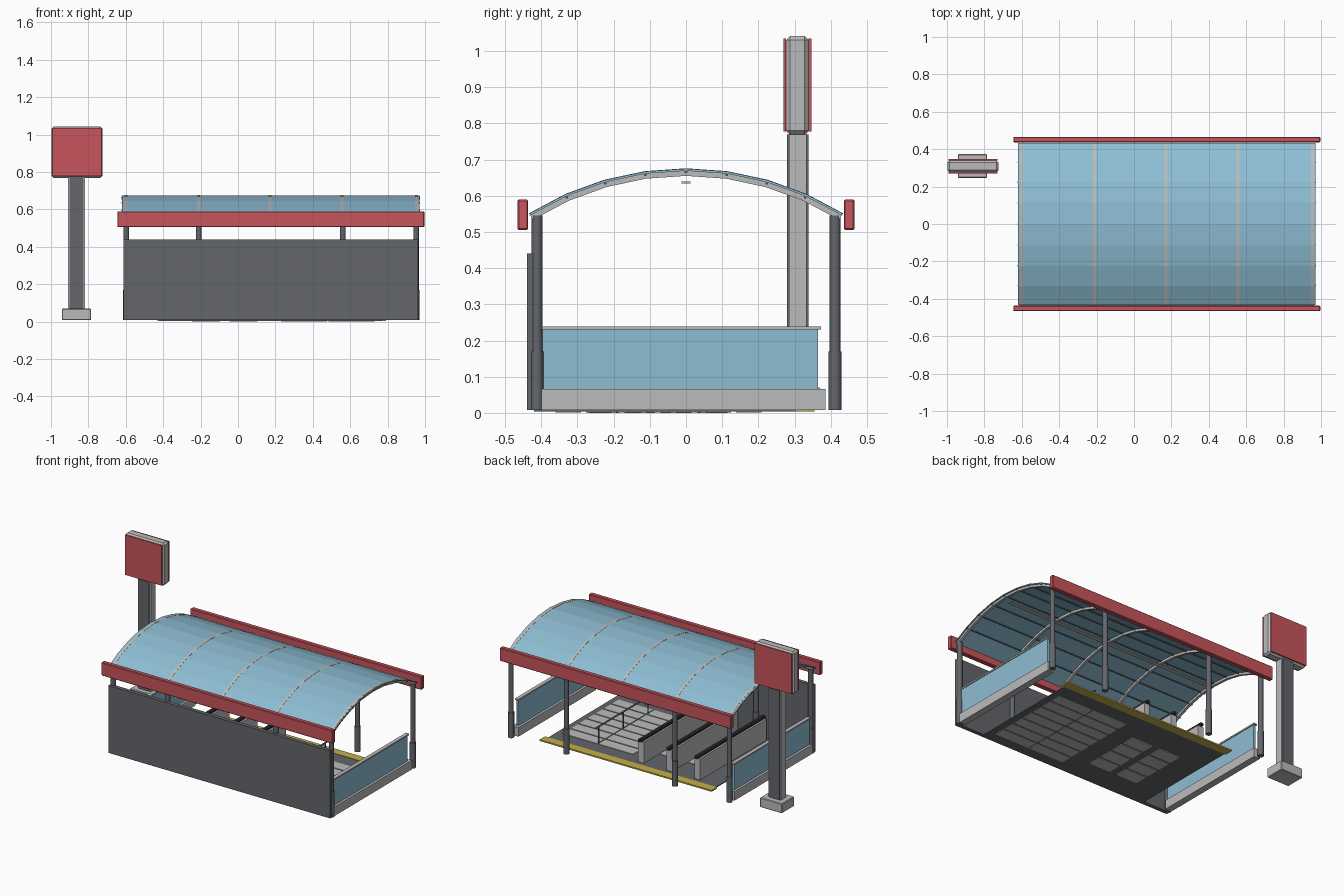
import bpy, bmesh, math
from mathutils import Vector

cube = bpy.data.objects.get("Cube")
if cube:
    bpy.data.objects.remove(cube, do_unlink=True)


def material(name, r, g, b):
    m = bpy.data.materials.new(name)
    m.use_nodes = True
    m.diffuse_color = (r, g, b, 1)
    m.node_tree.nodes["Principled BSDF"].inputs["Base Color"].default_value = (r, g, b, 1)
    return m


RED = material("red", .58, .09, .11)
GLASS = material("blue_glass", .27, .51, .65)
DARK = material("dark_grey", .125, .133, .147)
LIGHT = material("light_grey", .5, .5, .5)
YELLOW = material("yellow", .56, .43, .07)
BLACK = material("black_rubber", .03, .03, .035)


def finish(name, bm, mat):
    bmesh.ops.recalc_face_normals(bm, faces=bm.faces)
    mesh = bpy.data.meshes.new(name)
    bm.to_mesh(mesh)
    bm.free()
    mesh.materials.append(mat)
    obj = bpy.data.objects.new(name, mesh)
    bpy.context.collection.objects.link(obj)
    return obj


def box(name, mat, xs, ys, zs, bevel=0):
    """Box between pairs of limits on each axis."""
    bm = bmesh.new()
    bmesh.ops.create_cube(bm, size=1)
    for v in bm.verts:
        v.co = [lim[0] + (lim[1] - lim[0]) * (c + .5) for c, lim in zip(v.co, (xs, ys, zs))]
    obj = finish(name, bm, mat)
    if bevel:
        mod = obj.modifiers.new("Bevel", 'BEVEL')
        mod.width, mod.segments = bevel, 1
    return obj


def rod(name, mat, start, end, radius, sides=16):
    start, end = Vector(start), Vector(end)
    axis = end - start
    bm = bmesh.new()
    bmesh.ops.create_cone(bm, cap_ends=True, segments=sides, radius1=radius,
                          radius2=radius, depth=axis.length)
    turn = axis.to_track_quat('Z', 'Y')
    for v in bm.verts:
        v.co = turn @ v.co + (start + end) / 2
    for f in bm.faces:
        f.smooth = len(f.verts) == 4
    return finish(name, bm, mat)


def extrude_x(name, mat, outline, x0, x1):
    """Extrude a closed (y, z) outline along x."""
    bm = bmesh.new()
    face = bm.faces.new([bm.verts.new((x0, y, z)) for y, z in outline])
    out = bmesh.ops.extrude_face_region(bm, geom=[face])
    moved = [g for g in out["geom"] if isinstance(g, bmesh.types.BMVert)]
    bmesh.ops.translate(bm, verts=moved, vec=(x1 - x0, 0, 0))
    return finish(name, bm, mat)


# Arched roof: shared arc for glazing, ribs and purlins
RADIUS, TOP, HALF, SEGS = .819, .676, math.radians(32), 8


def arc(inset):
    r = RADIUS - inset
    angles = [HALF * (2 * i / SEGS - 1) for i in range(SEGS + 1)]
    return [(r * math.sin(a), TOP - RADIUS + r * math.cos(a)) for a in angles]


def band(outer, inner):
    return arc(outer) + arc(inner)[::-1]


extrude_x("roof_glass", GLASS, band(.001, .007), -.62, .97)
for x in (-.6, -.21, .172, .557, .955):
    extrude_x("roof_rib", LIGHT, band(0, .021), x - .008, x + .008)
for y, z in arc(.01)[1:-1]:
    rod("roof_purlin", DARK, (-.622, y, z), (.972, y, z), .004, 6)
box("ceiling_light", LIGHT, (-.58, .93), (-.012, .012), (.634, .64))

# Red edge beams and columns on both long sides
for s in (-1, 1):
    ys = sorted((s * .436, s * .466))
    box("edge_beam", RED, (-.645, .996), ys, (.505, .59), .004)
    for x in (-.597, -.21, .56, .952):
        rod("column", DARK, (x, s * .412, .008), (x, s * .412, .545), .015)
        rod("column_sleeve", DARK, (x, s * .412, .008), (x, s * .412, .17), .018)

# Solid wall and glazed side parapets
box("front_wall", DARK, (-.612, .962), (-.44, -.415), (.008, .44))
for x in (-.592, .942):
    box("parapet_base", LIGHT, (x - .022, x + .022), (-.4, .385), (.008, .066))
    box("parapet_glass", GLASS, (x - .007, x + .007), (-.4, .365), (.066, .23))
    box("parapet_cap", LIGHT, (x - .012, x + .012), (-.4, .373), (.23, .239))

# Floor, warning strip and stair treads
box("floor", DARK, (-.42, .77), (-.42, .3), (.004, .01))
box("warning_strip", YELLOW, (-.43, .79), (.3, .355), (.004, .013))
for i in range(7):
    y = -.36 + i * .083
    for x0, x1 in ((.23, .475), (.485, .73)):
        box("stair_tread", LIGHT, (x0, x1), (y, y + .07), (.001, .013))

# Two moving-stair lanes between three balustrades
for x in (-.17, .03):
    for i in range(4):
        y = -.27 + i * .1
        box("moving_step", LIGHT, (x - .075, x + .075), (y, y + .085), (0, .013))
for x in (-.27, -.07, .13):
    box("balustrade", LIGHT, (x - .02, x + .02), (-.4, .27), (.008, .145))
    box("handrail", BLACK, (x - .013, x + .013), (-.405, .285), (.145, .165), .005)

# Central stair rail
for y in (-.3, -.05, .2):
    rod("stair_rail_post", DARK, (.48, y, .01), (.48, y, .12), .004, 8)
rod("stair_rail", DARK, (.48, -.33, .12), (.48, .23, .12), .005, 8)

# Free-standing sign
box("sign_foot", LIGHT, (-.942, -.785), (.247, .373), (.008, .07), .004)
box("sign_pole", LIGHT, (-.908, -.818), (.284, .333), (.07, .78))
box("sign_case", LIGHT, (-.998, -.724), (.276, .34), (.768, 1.042), .012)
for y0, y1 in ((.269, .277), (.339, .347)):
    box("sign_face", RED, (-.992, -.73), (y0, y1), (.778, 1.034))
for y0, y1 in ((.279, .285), (.332, .338)):
    box("pole_cladding", DARK, (-.9, -.826), (y0, y1), (.07, .77))
